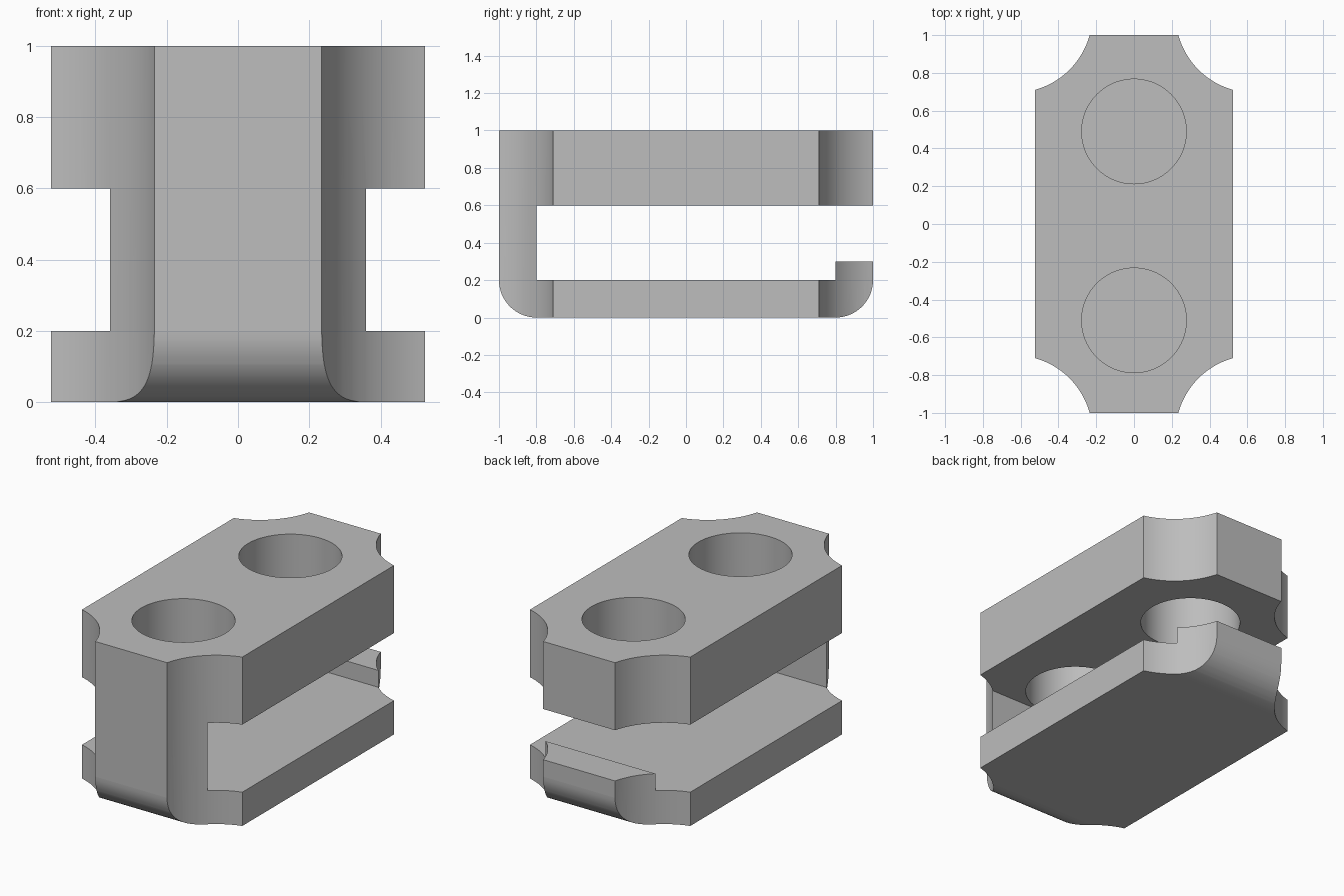
import bpy, bmesh, math

cube = bpy.data.objects.get("Cube")
if cube:
    bpy.data.objects.remove(cube, do_unlink=True)

HALF_X = 0.525
FILLET = 0.2

grey = bpy.data.materials.new("plain grey")
grey.use_nodes = True
colour = (0.51, 0.51, 0.51, 1)
grey.diffuse_color = colour
grey.node_tree.nodes["Principled BSDF"].inputs["Base Color"].default_value = colour


def arc(cy, cz, start, end, steps=16):
    """Side-view (y, z) points along a rounded edge."""
    angles = [math.radians(start + (end - start) * i / steps) for i in range(steps + 1)]
    return [(cy + FILLET * math.cos(a), cz + FILLET * math.sin(a)) for a in angles]


def make_cylinder(name, x, y, radius, z_low, z_high):
    bpy.ops.mesh.primitive_cylinder_add(
        vertices=96, radius=radius, depth=z_high - z_low,
        location=(x, y, (z_low + z_high) / 2))
    ob = bpy.context.object
    ob.name = name
    ob.hide_render = True
    return ob


# Clip body: side profile with a slot open at the back and a retaining lip
profile = arc(-0.8, FILLET, 180, 270) + arc(0.8, FILLET, 270, 360)
profile += [(1, 0.3), (0.8, 0.3), (0.8, 0.2), (-0.8, 0.2),
            (-0.8, 0.6), (1, 0.6), (1, 1), (-1, 1)]
bm = bmesh.new()
face = bm.faces.new([bm.verts.new((-HALF_X, y, z)) for y, z in profile])
ext = bmesh.ops.extrude_face_region(bm, geom=[face])
moved = [v for v in ext["geom"] if isinstance(v, bmesh.types.BMVert)]
bmesh.ops.translate(bm, verts=moved, vec=(2 * HALF_X, 0, 0))
bmesh.ops.recalc_face_normals(bm, faces=bm.faces)
mesh = bpy.data.meshes.new("clip_body")
bm.to_mesh(mesh)
bm.free()
body = bpy.data.objects.new("clip_body", mesh)
bpy.context.collection.objects.link(body)
mesh.materials.append(grey)

# Round holes through the top plate, and concave scoops at the four corners
cutters = [make_cylinder("hole_cutter", 0, y, 0.277, 0.4, 1.2) for y in (-0.51, 0.49)]
for sx in (-1, 1):
    for sy in (-1, 1):
        cutters.append(make_cylinder("corner_cutter", sx * (HALF_X + 0.11), sy * 1.11,
                                     0.415, -0.3, 1.3))

bpy.ops.object.select_all(action="DESELECT")
body.select_set(True)
bpy.context.view_layer.objects.active = body
for cutter in cutters:
    mod = body.modifiers.new("cut", "BOOLEAN")
    mod.operation = "DIFFERENCE"
    mod.solver = "EXACT"
    mod.object = cutter
    bpy.ops.object.modifier_apply(modifier=mod.name)
    bpy.data.objects.remove(cutter, do_unlink=True)

# Smooth curved walls, crisp flat faces
bpy.ops.object.shade_smooth_by_angle(angle=math.radians(30))
for poly in body.data.polygons:
    poly.material_index = 0
    if max(abs(c) for c in poly.normal) > 0.99999:
        poly.use_smooth = False
